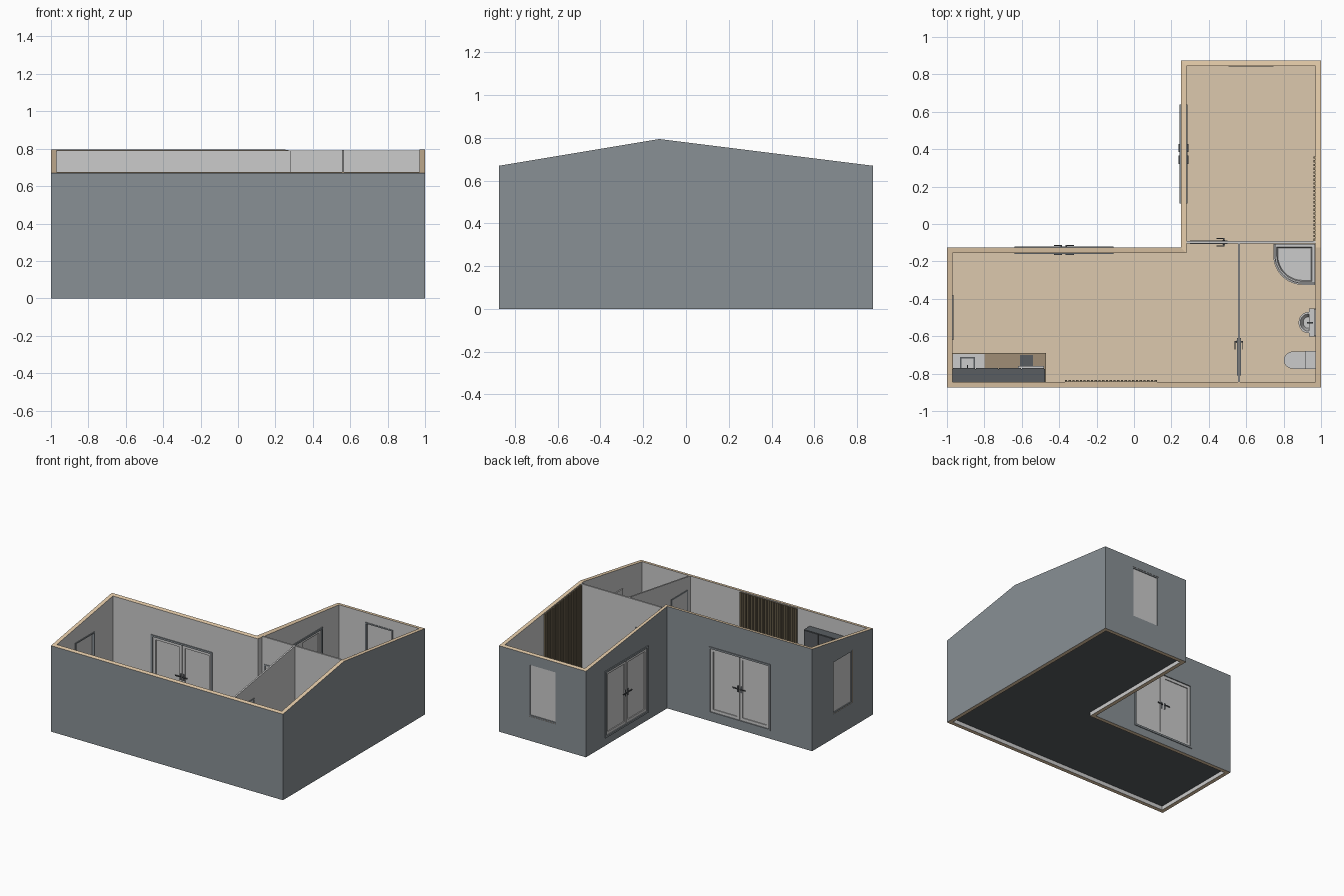
import bpy, bmesh
from math import cos, sin, pi
from mathutils import Matrix, Vector

if "Cube" in bpy.data.objects:
    bpy.data.objects.remove(bpy.data.objects["Cube"])


def mat(name, r, g, b):
    m = bpy.data.materials.new(name)
    m.diffuse_color = (r, g, b, 1)
    m.use_nodes = True
    m.node_tree.nodes["Principled BSDF"].inputs["Base Color"].default_value = m.diffuse_color
    return m


SLATE = mat("slate_cladding", 0.25, 0.28, 0.30)
TIMBER = mat("timber_core", 0.78, 0.60, 0.40)
PLASTER = mat("plaster", 0.6, 0.6, 0.6)
FLOOR = mat("floor_boards", 0.72, 0.58, 0.42)
WOOD = mat("dark_wood", 0.20, 0.16, 0.10)
DARK = mat("charcoal", 0.10, 0.11, 0.12)
TOP = mat("worktop", 0.35, 0.27, 0.18)


def finish(name, bm, *mats):
    bmesh.ops.recalc_face_normals(bm, faces=bm.faces)
    me = bpy.data.meshes.new(name)
    bm.to_mesh(me)
    bm.free()
    for m in mats:
        if m:
            me.materials.append(m)
    ob = bpy.data.objects.new(name, me)
    bpy.context.collection.objects.link(ob)
    return ob


def boxes(name, items, m=None, M=Matrix()):
    """Each item is x0, x1, y0, y1, z0, z1."""
    bm = bmesh.new()
    for x0, x1, y0, y1, z0, z1 in items:
        T = Matrix.Translation(((x0 + x1) / 2, (y0 + y1) / 2, (z0 + z1) / 2))
        bmesh.ops.create_cube(bm, size=1, matrix=M @ T @ Matrix.Diagonal((x1 - x0, y1 - y0, z1 - z0, 1)))
    return finish(name, bm, m)


def loft(name, rings, m=None, smooth=False):
    """Join rings of 3D points, capped at both ends."""
    bm = bmesh.new()
    vs = [[bm.verts.new(p) for p in r] for r in rings]
    n = len(rings[0])
    for a, b in zip(vs, vs[1:]):
        for i in range(n):
            j = (i + 1) % n
            bm.faces.new((a[i], a[j], b[j], b[i]))
    bm.faces.new(vs[0])
    bm.faces.new(vs[-1])
    ob = finish(name, bm, m)
    if smooth:
        bpy.context.view_layer.objects.active = ob
        bpy.ops.object.select_all(action='DESELECT')
        ob.select_set(True)
        bpy.ops.object.shade_smooth_by_angle(angle=0.6)
    return ob


def flat(pts, z):
    return [(x, y, z) for x, y in pts]


def roof(y):
    d = y + 0.125
    return 0.795 - 0.125 * (d if d > 0 else -d / 0.75)


# outer walls: L-shaped plan, tops following the ridge
T = 0.03
outer = [(-1, -.875), (1, -.875), (1, -.125), (1, .875), (.25, .875), (.25, -.125), (-1, -.125)]
inner = [(-1 + T, -.875 + T), (1 - T, -.875 + T), (1 - T, -.125), (1 - T, .875 - T),
         (.25 + T, .875 - T), (.25 + T, -.125 - T), (-1 + T, -.125 - T)]
bm = bmesh.new()
loops = [[bm.verts.new((x, y, roof(y) if up else 0)) for x, y in pts]
         for pts, up in ((outer, 0), (outer, 1), (inner, 1), (inner, 0))]
for k in range(4):
    a, b = loops[k], loops[(k + 1) % 4]
    for i in range(7):
        j = (i + 1) % 7
        f = bm.faces.new((a[i], a[j], b[j], b[i]))
        f.material_index = (1, 0, 2, 0)[k]
walls = finish("outer_walls", bm, TIMBER, SLATE, PLASTER)

# floor slab and boards
loft("floor_slab", [flat(inner, .03), flat(inner, .05)], DARK)
loft("floor_boards", [flat(inner, .05), flat(inner, .056)], FLOOR)


# openings: local x along the wall, local +y outward
def place(x, y, turned):
    return Matrix.Translation((x, y, 0)) @ Matrix.Rotation(pi / 2 if turned else 0, 4, 'Z')


def border(w0, w1, z0, z1, t, y0, y1):
    return [(w0, w0 + t, y0, y1, z0, z1), (w1 - t, w1, y0, y1, z0, z1),
            (w0 + t, w1 - t, y0, y1, z0, z0 + t), (w0 + t, w1 - t, y0, y1, z1 - t, z1)]


def handle(u, s, y, out):
    """Lever running towards s, on the face at depth y."""
    def span(a, b):
        return min(a, b), max(a, b)
    return [(*span(u - .006, u + .006), *span(y, y + out * .004), .29, .34),
            (*span(u - .004, u + .004), *span(y, y + out * .014), .316, .324),
            (*span(u - s * .004, u + s * .04), *span(y + out * .010, y + out * .015), .316, .324)]


def cut(M, w, z0, z1):
    c = boxes("cutter", [(-w / 2, w / 2, -.06, .03, z0, z1)], TIMBER, M)
    mod = walls.modifiers.new("opening", 'BOOLEAN')
    mod.object, mod.operation, mod.solver = c, 'DIFFERENCE', 'EXACT'
    bpy.context.view_layer.objects.active = walls
    bpy.ops.object.modifier_apply(modifier=mod.name)
    bpy.data.objects.remove(c)


def window(name, M):
    w, z0, z1 = .12, .19, .60
    cut(M, 2 * w, z0, z1)
    boxes(name + "_frame", border(-w, w, z0, z1, .010, -.034, -.002), SLATE, M)
    boxes(name + "_pane", [(-w + .01, w - .01, -.014, -.008, z0 + .01, z1 - .01)], None, M)


def double_door(name, M):
    w, z0, z1 = .265, .06, .58
    cut(M, 2 * w - .01, z0, z1)
    boxes(name + "_frame", border(-w, w, z0, z1, .014, -.036, .006), SLATE, M)
    for side, a, b in (("left", -w + .014, -.001), ("right", .001, w - .014)):
        boxes(f"{name}_{side}_leaf", border(a, b, z0 + .014, z1 - .014, .022, -.026, -.002), None, M)
        boxes(f"{name}_{side}_pane", [(a + .022, b - .022, -.016, -.009, z0 + .036, z1 - .036)], None, M)
    boxes(name + "_handles", [p for s in (-1, 1) for y, o in ((-.002, 1), (-.026, -1))
                              for p in handle(s * .014, s, y, o)], DARK, M)


window("rear_window", place(.625, .875, False))
window("side_window", place(-1, -.5, True))
double_door("living_door", place(-.375, -.125, False))
double_door("bedroom_door", place(.25, .375, True))

# inner partitions
side = [(-.845, .056), (-.105, .056), (-.105, roof(-.105)), (-.845, roof(-.845))]
loft("bathroom_partition", [[(x, y, z) for y, z in side] for x in (.555, .567)], PLASTER)
boxes("bedroom_partition", [(.28, .97, -.105, -.092, .056, .791)], PLASTER)


def inner_door(name, M, s):
    w, z1, d = .10, .58, .010
    boxes(name + "_frame", [(-w, -w + .01, -d, d, .056, z1), (w - .01, w, -d, d, .056, z1),
                            (-w + .01, w - .01, -d, d, z1 - .01, z1)], SLATE, M)
    boxes(name + "_leaf", [(-w + .01, w - .01, -.008, .008, .058, z1 - .01)], None, M)
    boxes(name + "_handles", handle(s * .08, -s, .008, 1) + handle(s * .08, -s, -.008, -1), DARK, M)


inner_door("bedroom_inner_door", place(.40, -.098, False), 1)
inner_door("bathroom_door", place(.561, -.71, True), 1)

# slatted wall panels
boxes("front_slats", [(-.37 + i * .02, -.358 + i * .02, -.843, -.834, .056, .668) for i in range(25)], WOOD)
boxes("front_slat_backing", [(-.37, .122, -.845, -.842, .056, .668)], WOOD)
boxes("side_slats", [(.960, .968, -.09 + i * .02, -.078 + i * .02, .056, roof(-.078 + i * .02) - .006)
                     for i in range(23)], WOOD)
side = [(-.09, .056), (.362, .056), (.362, roof(.362) - .006), (-.09, roof(-.09) - .006)]
loft("side_slat_backing", [[(x, y, z) for y, z in side] for x in (.967, .97)], WOOD)

# kitchen
boxes("base_cabinets", [(-.97, -.475, -.845, -.705, .08, .28), (-.97, -.475, -.845, -.72, .056, .08)], DARK)
boxes("cabinet_fronts", [(-.967 + i * .123, -.849 + i * .123, -.705, -.70, .085, .272) for i in range(4)])
boxes("worktop", [(-.97, -.47, -.845, -.69, .28, .292)], TOP)
boxes("wall_cabinets", [(-.97, -.475, -.845, -.775, .41, .56)], DARK)
boxes("wall_cabinet_fronts", [(-.967 + i * .123, -.849 + i * .123, -.775, -.77, .414, .556) for i in range(4)], DARK)
boxes("extractor_hood", [(-.62, -.48, -.845, -.76, .39, .41)])
boxes("hob", [(-.61, -.54, -.80, -.70, .292, .295)], DARK)
boxes("sink_drainer", [(-.968, -.80, -.80, -.695, .292, .294)])
boxes("sink_rim", [(x0, x1, y0, y1, .294, .298) for x0, x1, y0, y1 in
                   ((-.93, -.922, -.79, -.71), (-.858, -.85, -.79, -.71),
                    (-.922, -.858, -.79, -.782), (-.922, -.858, -.718, -.71))], DARK)
boxes("sink_tap", [(-.893, -.887, -.806, -.80, .292, .345), (-.893, -.887, -.80, -.755, .339, .345)], DARK)


# corner shower
def shower_path(o):
    r, n = .157 - o, 16
    arc = [(.902 + r * cos(pi + pi / 2 * i / n), -.168 + r * sin(pi + pi / 2 * i / n)) for i in range(n + 1)]
    return [(.745 + o, -.107)] + arc + [(.968, -.325 + o)]


def tray(o):
    i = o * .9
    return [(x, min(y, -.107 - i)) for x, y in shower_path(o)][:-1] + \
           [(.968 - i, -.325 + o), (.968 - i, -.107 - i)]


loft("shower_tray", [flat(tray(0), .056), flat(tray(0), .09), flat(tray(.018), .09), flat(tray(.024), .07)])
screen = shower_path(.006) + shower_path(.012)[::-1]
loft("shower_screen", [flat(screen, .09), flat(screen, .55)], None, True)


# basin and toilet, D-shaped in plan with the flat side on the wall
def d_ring(cx, cy, rx, ry, xb, z, n=16):
    pts = [(cx + rx * cos(pi / 2 + pi * i / n), cy + ry * sin(pi / 2 + pi * i / n), z) for i in range(n + 1)]
    return pts + [(xb, cy - ry, z), (xb, cy + ry, z)]


by = -.527
loft("basin", [d_ring(.93, by, .02, .03, .968, .21), d_ring(.93, by, .045, .052, .968, .26),
               d_ring(.93, by, .05, .056, .968, .285), d_ring(.93, by, .041, .045, .945, .285),
               d_ring(.93, by, .025, .03, .938, .245)], None, True)
boxes("basin_shelf", [(.935, .97, by - .075, by + .075, .262, .286)])
boxes("basin_pedestal", [(.93, .968, by - .02, by + .02, .056, .22)])
boxes("basin_tap", [(.952, .958, by - .004, by + .004, .285, .315), (.925, .958, by - .004, by + .004, .31, .316)], DARK)
boxes("mirror", [(.962, .97, -.60, -.455, .36, .56)])

ty = -.728
loft("toilet_pan", [d_ring(.87, ty, .035, .03, .96, .056), d_ring(.86, ty, .04, .032, .96, .11),
                    d_ring(.85, ty, .046, .044, .96, .16)], None, True)
loft("toilet_seat", [d_ring(.85, ty, .049, .046, .915, .16), d_ring(.85, ty, .049, .046, .915, .172)], None, True)
boxes("toilet_cistern", [(.917, .968, ty - .045, ty + .045, .15, .265), (.913, .97, ty - .048, ty + .048, .265, .273)])
